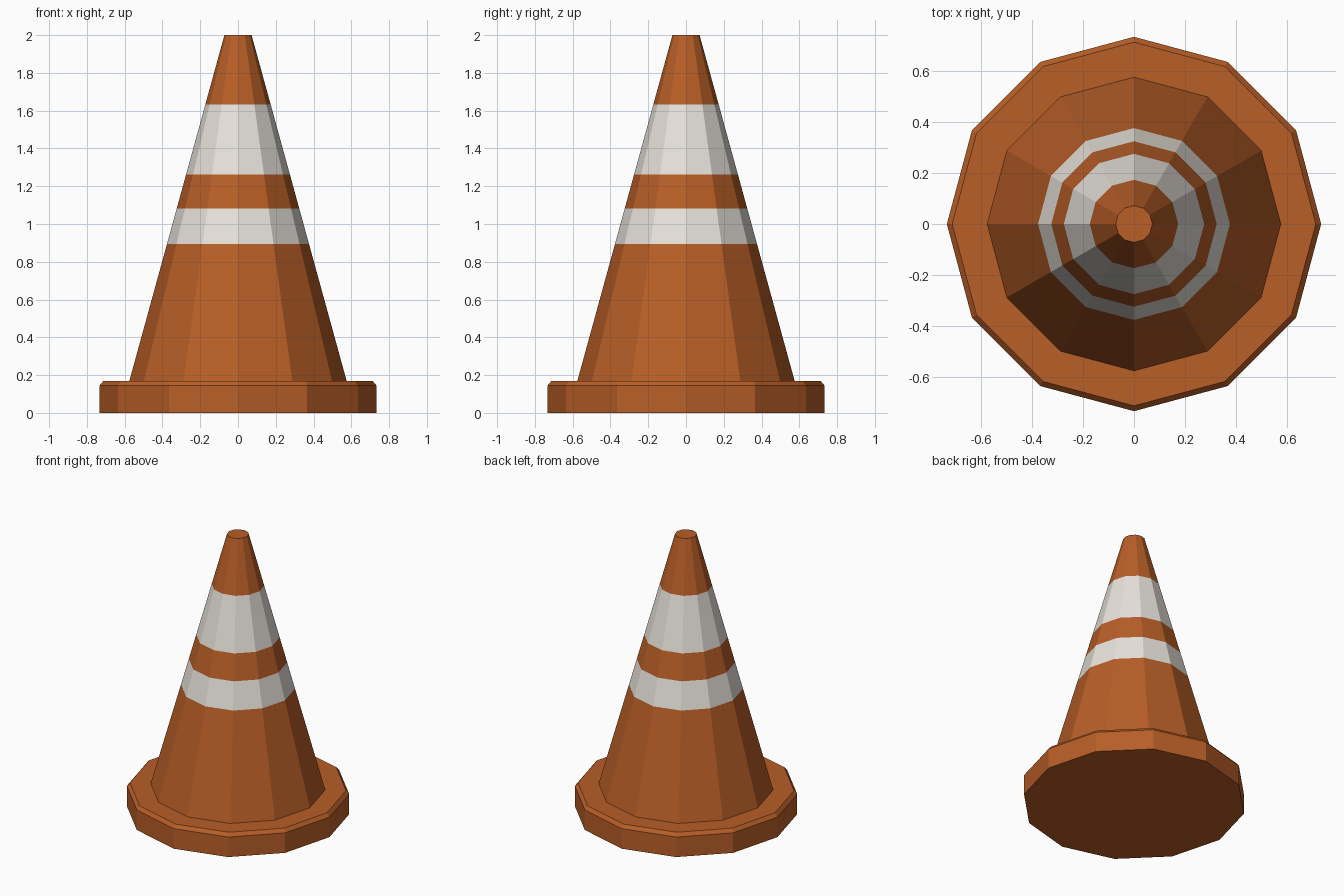
import bpy, bmesh, math

if "Cube" in bpy.data.objects:
    bpy.data.objects.remove(bpy.data.objects["Cube"])

SIDES = 12


def material(name, color):
    m = bpy.data.materials.new(name)
    m.diffuse_color = (*color, 1.0)
    m.use_nodes = True
    m.node_tree.nodes["Principled BSDF"].inputs["Base Color"].default_value = m.diffuse_color
    return m


orange = material("orange", (0.48, 0.112, 0.02))
white = material("off_white", (0.82, 0.78, 0.72))


def cone_radius(z):
    # straight taper from the base plate to the tip
    return 0.575 + (0.072 - 0.575) * (z - 0.17) / (2.0 - 0.17)


# Outline from the floor up: bevelled base plate, then cone cut at stripe heights
profile = [(0.733, 0.0), (0.733, 0.145), (0.712, 0.17)]
profile += [(cone_radius(z), z) for z in (0.17, 0.895, 1.083, 1.262, 1.632, 2.0)]

bm = bmesh.new()
rings = []
for r, z in profile:
    rings.append([bm.verts.new((r * math.cos(math.tau * i / SIDES),
                                r * math.sin(math.tau * i / SIDES), z))
                  for i in range(SIDES)])

# Side walls
for low, high in zip(rings, rings[1:]):
    for i in range(SIDES):
        j = (i + 1) % SIDES
        bm.faces.new((low[i], low[j], high[j], high[i]))

# Underside and tip caps
bm.faces.new(rings[0][::-1])
bm.faces.new(rings[-1])

# White stripes by height
for f in bm.faces:
    z = f.calc_center_median().z
    wall = len(f.verts) == 4
    f.material_index = int(wall and (0.895 < z < 1.083 or 1.262 < z < 1.632))

mesh = bpy.data.meshes.new("traffic_cone")
bm.to_mesh(mesh)
bm.free()
mesh.materials.append(orange)
mesh.materials.append(white)
cone = bpy.data.objects.new("traffic_cone", mesh)
bpy.context.collection.objects.link(cone)
